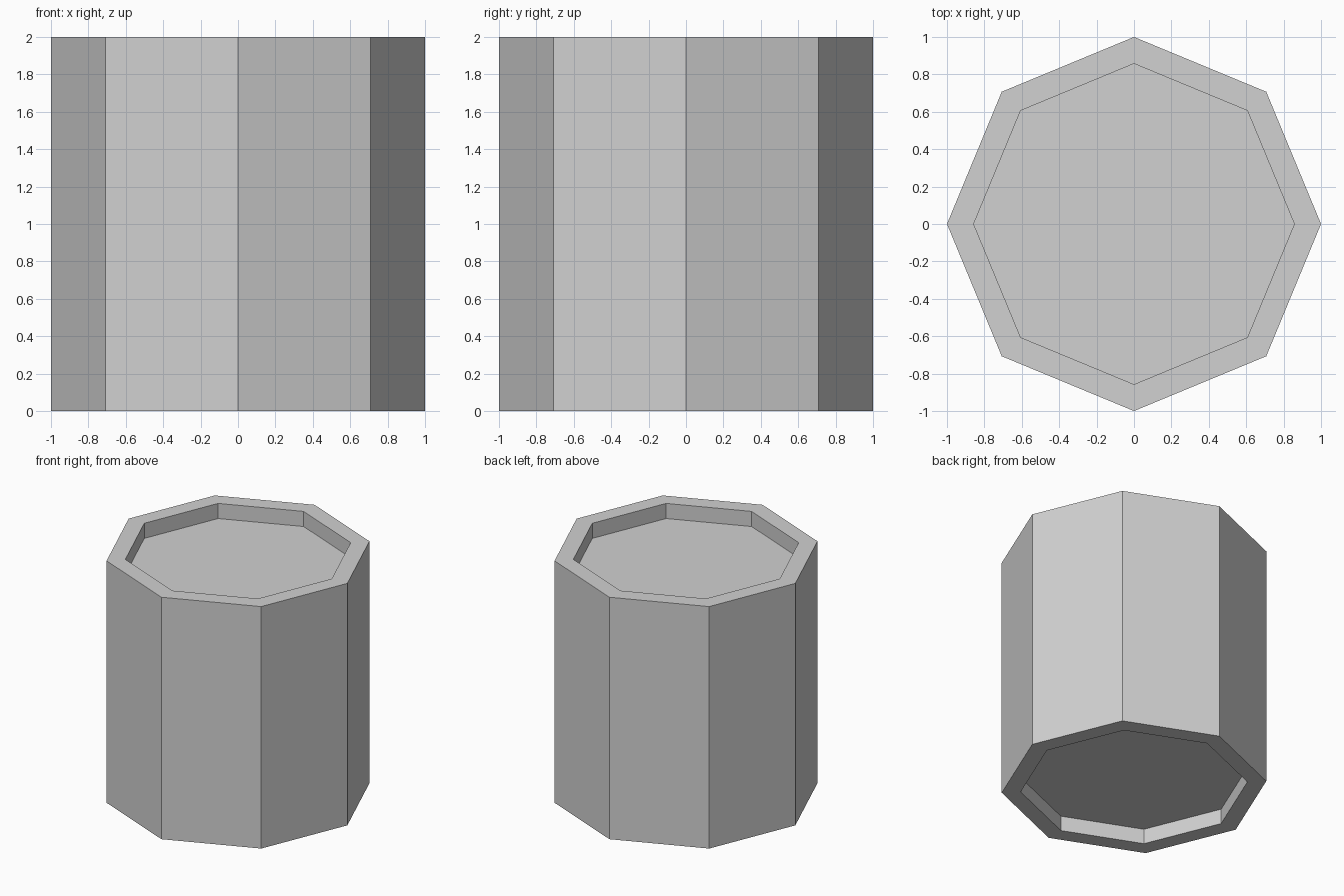
import bpy
import bmesh

SIDES = 8
RADIUS = 1.0
HEIGHT = 2.0
RIM = 0.132      # rim thickness, measured flat to flat
DEPTH = 0.125    # depth of the end recesses

cube = bpy.data.objects.get("Cube")
if cube:
    bpy.data.objects.remove(cube, do_unlink=True)

# Plain grey material
grey = bpy.data.materials.new("plain_grey")
grey.use_nodes = True
colour = (0.64, 0.64, 0.64, 1.0)
grey.diffuse_color = colour
grey.node_tree.nodes["Principled BSDF"].inputs["Base Color"].default_value = colour

# Eight-sided prism with corners on the axes
bm = bmesh.new()
bmesh.ops.create_cone(bm, cap_ends=True, segments=SIDES,
                      radius1=RADIUS, radius2=RADIUS, depth=HEIGHT)
bmesh.ops.translate(bm, verts=bm.verts, vec=(0, 0, HEIGHT / 2))

# Inset each end cap, then sink it to leave a raised rim
for cap in [f for f in bm.faces if abs(f.normal.z) > 0.9]:
    inward = -cap.normal.copy()
    bmesh.ops.inset_region(bm, faces=[cap], thickness=RIM, use_even_offset=True)
    floor = bmesh.ops.extrude_discrete_faces(bm, faces=[cap])["faces"][0]
    bmesh.ops.translate(bm, verts=floor.verts, vec=inward * DEPTH)

bmesh.ops.recalc_face_normals(bm, faces=bm.faces)
mesh = bpy.data.meshes.new("octagonal_barrel")
bm.to_mesh(mesh)
bm.free()
mesh.materials.append(grey)
barrel = bpy.data.objects.new("octagonal_barrel", mesh)
bpy.context.collection.objects.link(barrel)
